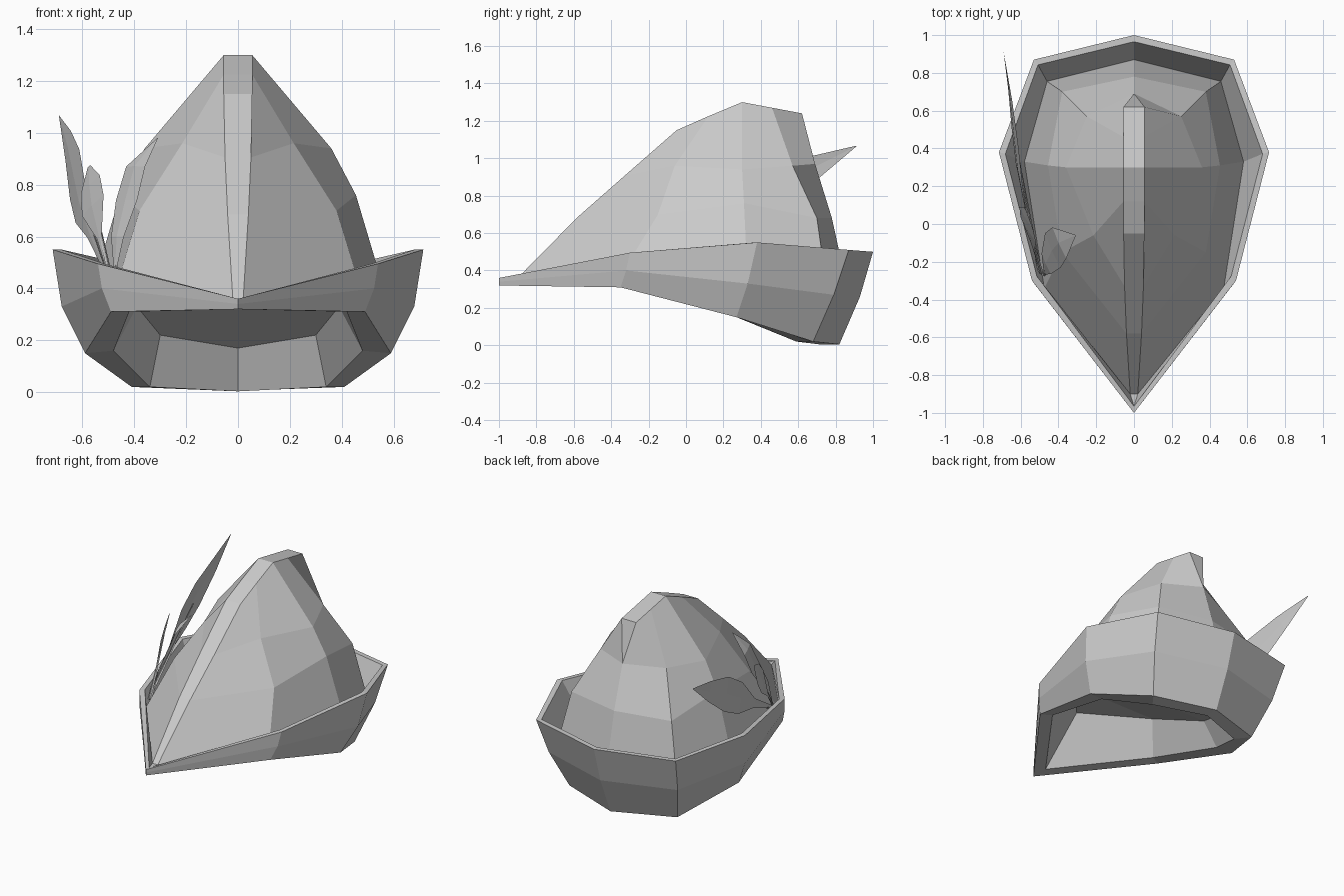
import bpy, bmesh
from mathutils import Vector

if "Cube" in bpy.data.objects:
    bpy.data.objects.remove(bpy.data.objects["Cube"])

# Half rows run front, front side, side, back corner, back; they are mirrored into loops
crown = [
    [(.02, -.90, .36), (.475, -.34, .39), (.58, .33, .34), (.46, .755, .29), (0, .87, .27)],
    [(.04, -.58, .685), (.38, -.15, .70), (.455, .31, .76), (.38, .70, .68), (0, .78, .68)],
    [(.05, -.33, .905), (.215, -.06, .96), (.36, .30, .94), (.25, .57, .96), (0, .69, .97)],
    [(.055, -.05, 1.15), (.055, .12, 1.225), (.055, .30, 1.30), (.055, .46, 1.27), (.055, .62, 1.24)],
]
rim = [(0, -1, .36), (.54, -.30, .495), (.715, .38, .55), (.53, .87, .51), (0, 1, .50)]
brim_mid = [(0, -1, .34), (.525, -.32, .40), (.68, .33, .33), (.49, .79, .27), (0, .93, .26)]
brim_low = [(0, -1, .32), (.49, -.35, .31), (.59, .27, .15), (.41, .68, .02), (0, .82, .005)]
# Underside: bottom edge's inner line and the sloping ceiling
opening = [(0, -.88, .32), (.42, -.31, .31), (.48, .25, .16), (.34, .59, .02), (0, .73, .003)]
ceiling = [(0, -.57, .60), (.32, -.20, .51), (.39, .23, .33), (.30, .53, .22), (0, .66, .17)]


def inset(row, d):
    """Move a half row towards the middle of the hat."""
    out = []
    for x, y, z in row:
        k = 1 - d / Vector((x, y - .2)).length
        out.append((x * k, .2 + (y - .2) * k, z))
    return out


def shell(name, rows):
    """Skin mirrored rows with quads and close both end loops with strips."""
    bm = bmesh.new()
    loops = []
    for row in rows:
        pts = row + [(-x, y, z) for x, y, z in reversed(row)]
        loops.append([bm.verts.new(p) for p in pts])
    n = len(loops[0])
    for a, b in zip(loops, loops[1:]):
        for i in range(n):
            j = (i + 1) % n
            bm.faces.new((a[i], a[j], b[j], b[i]))
    for t in (loops[0], loops[-1]):
        for i in range(n // 2 - 1):
            bm.faces.new((t[i], t[i + 1], t[n - 2 - i], t[n - 1 - i]))
    bmesh.ops.remove_doubles(bm, verts=bm.verts, dist=.0005)
    bmesh.ops.recalc_face_normals(bm, faces=bm.faces)
    me = bpy.data.meshes.new(name)
    bm.to_mesh(me)
    bm.free()
    bpy.context.collection.objects.link(bpy.data.objects.new(name, me))


# Hat: underside, turned-up brim, gutter and ridged crown in one skin
shell("hat", [ceiling, opening, brim_low, brim_mid, rim, inset(rim, .035)] + crown)


def feather(name, path, widths, side, fold):
    """Leaf-shaped blade, slightly folded along its quill."""
    s, f = Vector(side).normalized(), Vector(fold)
    verts, faces = [], []
    for p, w in zip(path, widths):
        p = Vector(p)
        verts += [p - s * w, p + f * w, p + s * w]
    for i in range(len(path) - 1):
        a = i * 3
        faces += [(a, a + 3, a + 4, a + 1), (a + 1, a + 4, a + 5, a + 2)]
    me = bpy.data.meshes.new(name)
    me.from_pydata([tuple(v) for v in verts], [], faces)
    bpy.context.collection.objects.link(bpy.data.objects.new(name, me))


def quill(name, a, b, r):
    a, b = Vector(a), Vector(b)
    d = b - a
    bpy.ops.mesh.primitive_cone_add(vertices=4, radius1=r, radius2=r * .3, depth=d.length,
                                    location=(a + b) / 2,
                                    rotation=d.to_track_quat('Z', 'Y').to_euler())
    bpy.context.object.name = name


# Three feathers tucked behind the brim on one side
feather("long_feather",
        [(-.51, -.22, .46), (-.575, .08, .62), (-.61, .28, .74), (-.63, .46, .84), (-.655, .68, .95), (-.69, .91, 1.065)],
        [.008, .03, .10, .11, .065, .002], (.16, -.45, .85), (-.05, 0, 0))
feather("round_feather",
        [(-.50, -.24, .46), (-.535, -.12, .60), (-.56, -.03, .72), (-.57, .03, .80), (-.575, .08, .87)],
        [.008, .02, .09, .08, .012], (.45, -.75, .45), (-.05, 0, 0))
feather("crown_feather",
        [(-.475, -.26, .46), (-.465, -.21, .60), (-.43, -.14, .74), (-.395, -.10, .87), (-.31, -.06, .98)],
        [.008, .06, .10, .09, .003], (-.4, .9, 0), (-.05, 0, .02))
quill("long_quill", (-.50, -.25, .43), (-.62, .40, .80), .010)
quill("round_quill", (-.49, -.26, .43), (-.56, 0, .76), .010)
quill("crown_quill", (-.475, -.27, .43), (-.46, -.20, .62), .008)
